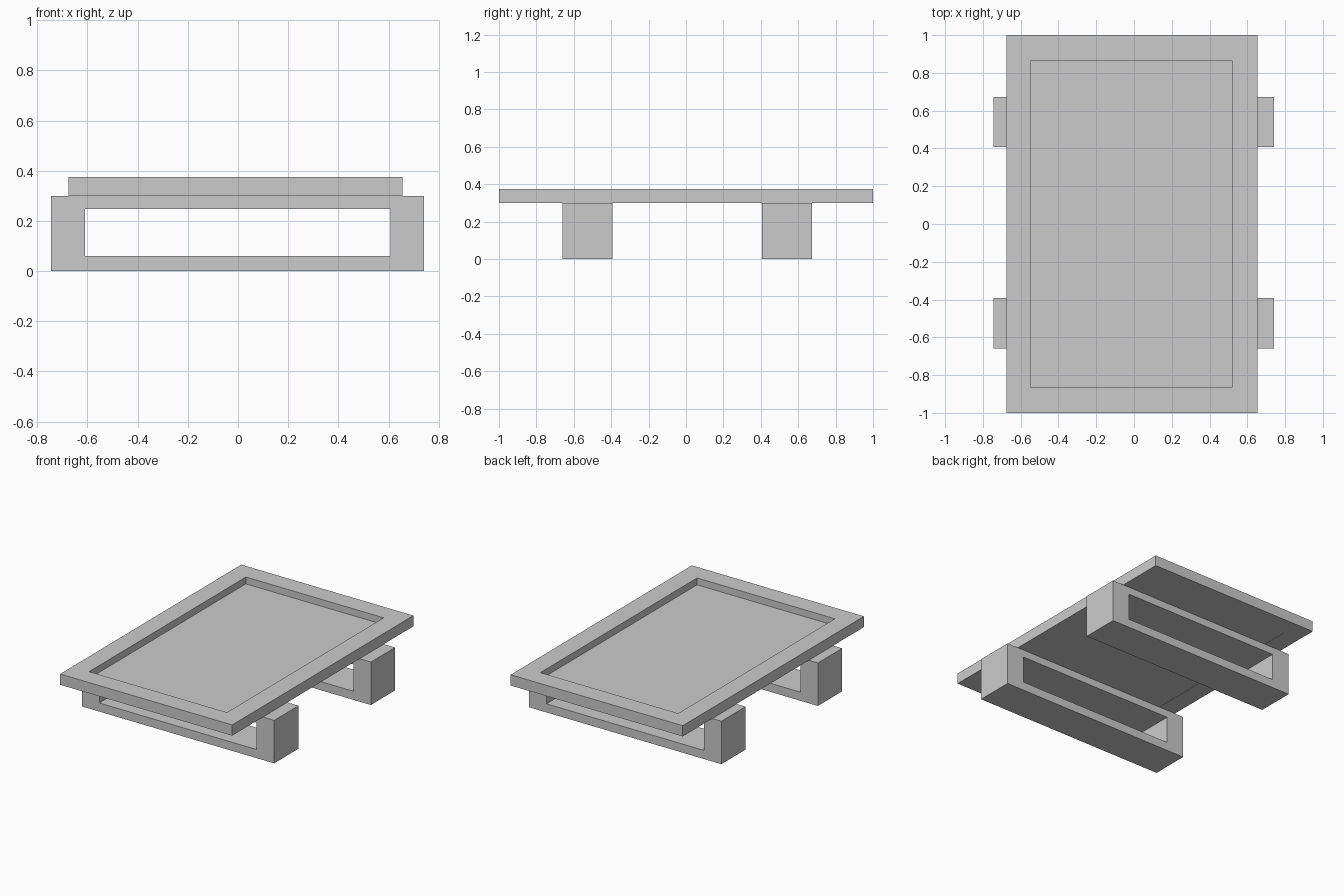
import bpy
import bmesh

if "Cube" in bpy.data.objects:
    bpy.data.objects.remove(bpy.data.objects["Cube"])


def finish(name, bm):
    bmesh.ops.recalc_face_normals(bm, faces=bm.faces)
    mesh = bpy.data.meshes.new(name)
    bm.to_mesh(mesh)
    bm.free()
    obj = bpy.data.objects.new(name, mesh)
    bpy.context.collection.objects.link(obj)
    return obj


def ring(name, outer, inner, span, place):
    """Rectangular frame: outer/inner are (u0, u1, v0, v1), swept over span."""
    bm = bmesh.new()

    def loop(rect, w):
        u0, u1, v0, v1 = rect
        corners = ((u0, v0), (u1, v0), (u1, v1), (u0, v1))
        return [bm.verts.new(place(u, v, w)) for u, v in corners]

    a, b = span
    loops = [loop(outer, a), loop(outer, b), loop(inner, b), loop(inner, a)]
    for k in range(4):
        p, q = loops[k], loops[(k + 1) % 4]
        for i in range(4):
            j = (i + 1) % 4
            bm.faces.new((p[i], p[j], q[j], q[i]))
    return finish(name, bm)


def box(name, x, y, z):
    bm = bmesh.new()
    bmesh.ops.create_cube(bm, size=1)
    for v in bm.verts:
        v.co = [(r[0] + r[1]) / 2 + c * (r[1] - r[0])
                for c, r in zip(v.co, (x, y, z))]
    return finish(name, bm)


# Raised rim around the table top
opening = (-0.545, 0.52, -0.865, 0.865)
ring("top_rim", (-0.675, 0.655, -1, 1), opening, (0.30, 0.375),
     lambda u, v, w: (u, v, w))

# Sunken panel inside the rim
box("top_panel", opening[:2], opening[2:], (0.302, 0.327))

# Two hollow leg frames, front and back
for name, span in (("front_leg_frame", (-0.66, -0.392)),
                   ("back_leg_frame", (0.407, 0.673))):
    ring(name, (-0.745, 0.742, 0, 0.30), (-0.61, 0.607, 0.06, 0.248), span,
         lambda u, v, w: (u, w, v))
